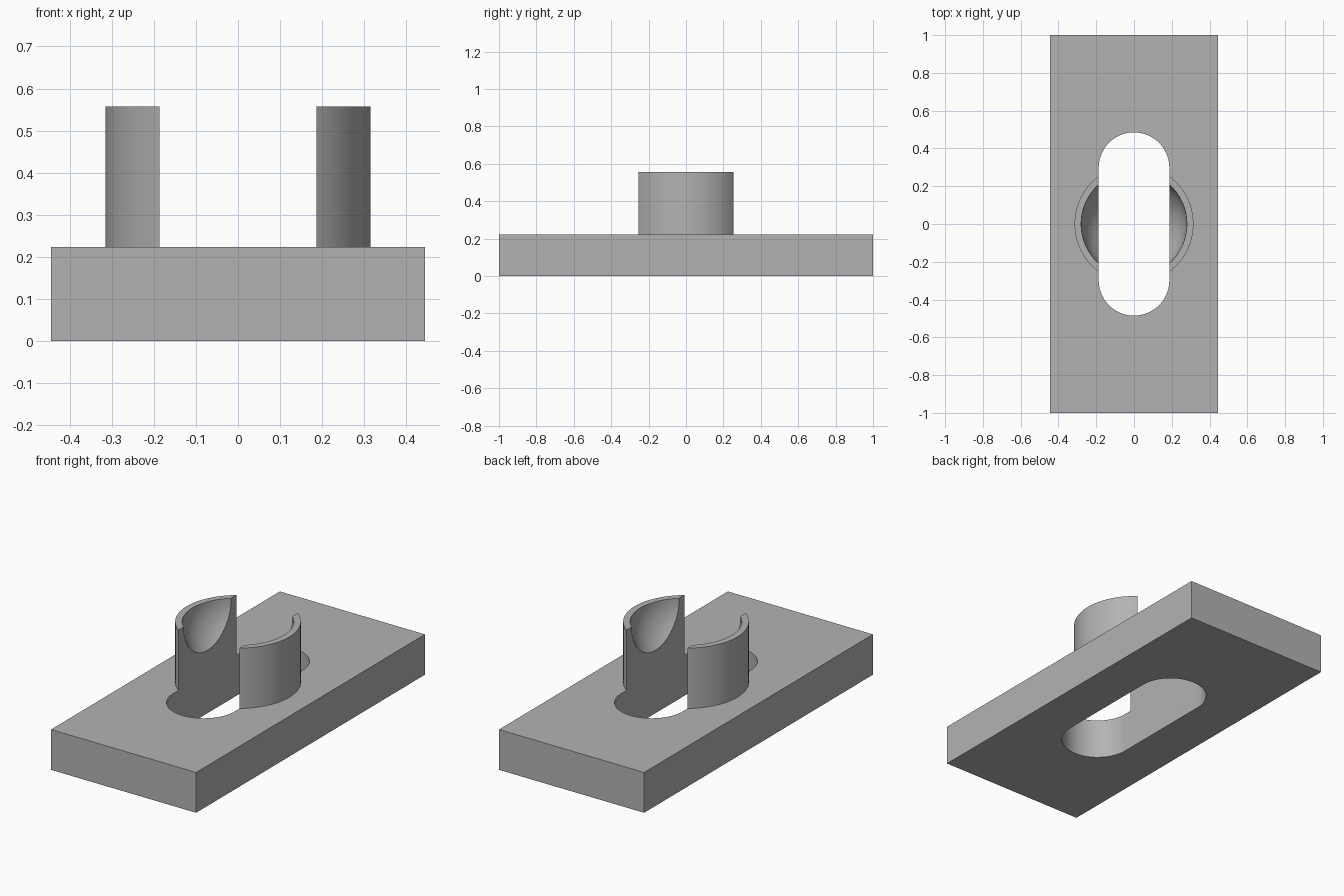
import bpy, bmesh
from math import pi, sin, cos, radians
from mathutils import Matrix

cube = bpy.data.objects.get("Cube")
if cube:
    bpy.data.objects.remove(cube, do_unlink=True)

WIDTH, LENGTH, THICK = 0.888, 2.0, 0.223
TOP = 0.557
POST_R, CUP_R = 0.315, 0.28
SLOT_R, SLOT_HALF = 0.187, 0.485

grey = bpy.data.materials.new("matte_grey")
grey.use_nodes = True
colour = (0.45, 0.45, 0.45, 1)
grey.diffuse_color = colour
grey.node_tree.nodes["Principled BSDF"].inputs["Base Color"].default_value = colour


def add_object(name, bm):
    bmesh.ops.recalc_face_normals(bm, faces=bm.faces)
    mesh = bpy.data.meshes.new(name)
    bm.to_mesh(mesh)
    bm.free()
    mesh.materials.append(grey)
    obj = bpy.data.objects.new(name, mesh)
    bpy.context.collection.objects.link(obj)
    return obj


def extruded(name, outline, z0, z1):
    bm = bmesh.new()
    base = bm.faces.new([bm.verts.new((x, y, z0)) for x, y in outline])
    out = bmesh.ops.extrude_face_region(bm, geom=[base], use_keep_orig=True)
    tops = [v for v in out["geom"] if isinstance(v, bmesh.types.BMVert)]
    bmesh.ops.translate(bm, verts=tops, vec=(0, 0, z1 - z0))
    return add_object(name, bm)


def arc(radius, cy, start, end, steps):
    angles = [start + (end - start) * i / steps for i in range(steps + 1)]
    return [(radius * cos(a), cy + radius * sin(a)) for a in angles]


def combine(target, tool, operation):
    mod = target.modifiers.new(operation.lower(), "BOOLEAN")
    mod.operation, mod.object, mod.solver = operation, tool, "EXACT"
    bpy.context.view_layer.objects.active = target
    bpy.ops.object.modifier_apply(modifier=mod.name)
    bpy.data.objects.remove(tool, do_unlink=True)


# Rectangular base plate
w, l = WIDTH / 2, LENGTH / 2
base = extruded("slotted_base_with_posts", [(-w, -l), (w, -l), (w, l), (-w, l)], 0, THICK)

# Round boss that the slot splits into two posts
boss = extruded("boss", arc(POST_R, 0, 0, 2 * pi, 96)[:-1], THICK / 2, TOP)
combine(base, boss, "UNION")

# Spherical cup hollowed into the top of the boss
bm = bmesh.new()
bmesh.ops.create_uvsphere(bm, u_segments=96, v_segments=48, radius=CUP_R,
                          matrix=Matrix.Translation((0, 0, TOP)))
combine(base, add_object("cup_cutter", bm), "DIFFERENCE")

# Round-ended slot through everything
cy = SLOT_HALF - SLOT_R
slot = arc(SLOT_R, cy, 0, pi, 40) + arc(SLOT_R, -cy, pi, 2 * pi, 40)
combine(base, extruded("slot_cutter", slot, -1, 1), "DIFFERENCE")

# Smooth curved walls, crisp edges
bpy.ops.object.select_all(action="DESELECT")
base.select_set(True)
bpy.context.view_layer.objects.active = base
bpy.ops.object.shade_smooth_by_angle(angle=radians(30))
